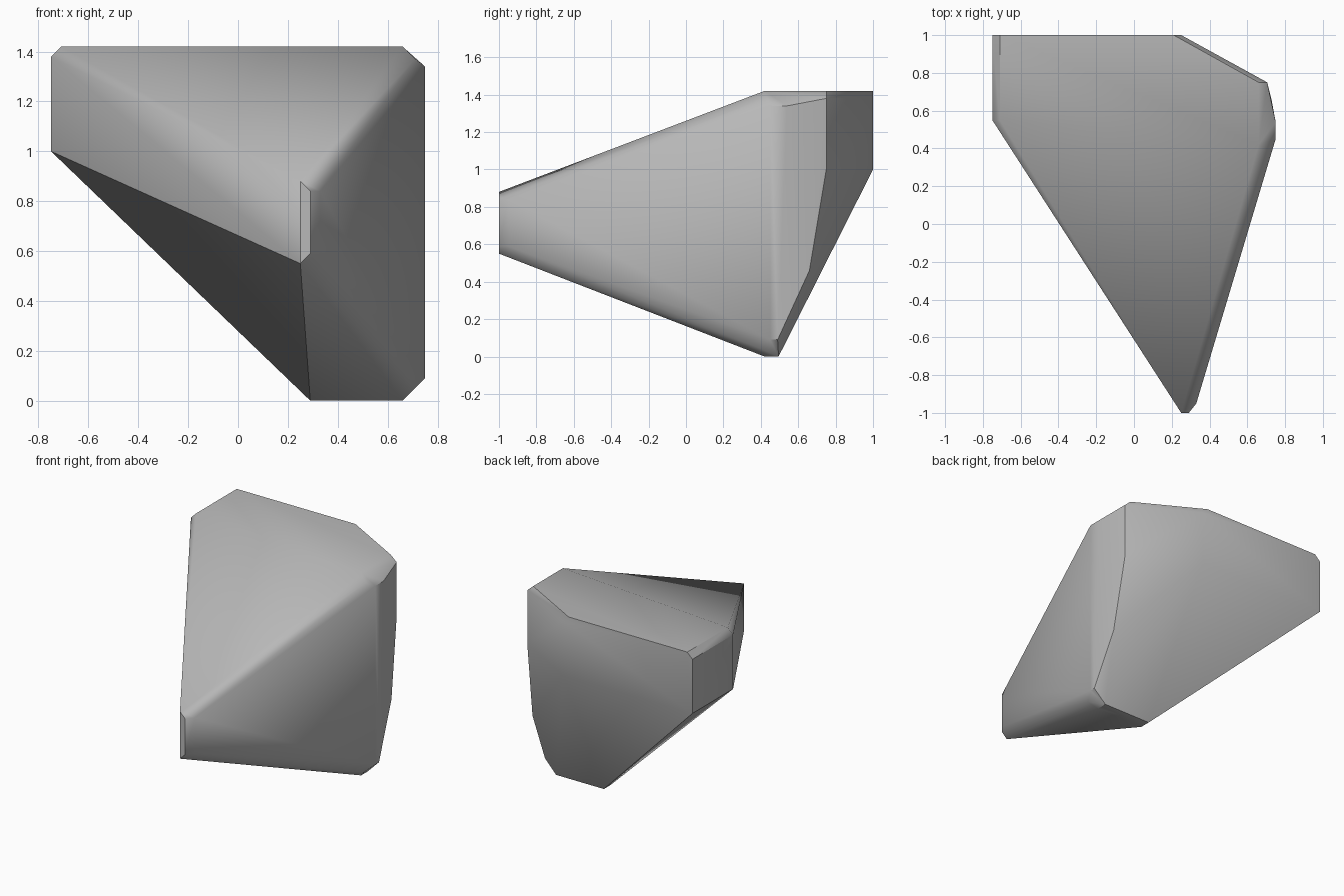
import bpy, bmesh, math

cube = bpy.data.objects.get("Cube")
if cube:
    bpy.data.objects.remove(cube, do_unlink=True)

# Material
stone = bpy.data.materials.new("stone grey")
stone.use_nodes = True
grey = (0.48, 0.48, 0.48, 1)
stone.diffuse_color = grey
stone.node_tree.nodes["Principled BSDF"].inputs["Base Color"].default_value = grey

# Corners of the chipped rock
crown = [(-.71, 1, 1.42), (-.71, .55, 1.42), (.66, .42, 1.42), (.66, .75, 1.42), (.21, 1, 1.42)]
left_side = [(-.75, y, z) for y in (.55, 1) for z in (1, 1.38)]
back_corner = [(.25, 1, 1.38), (.25, 1, 1), (.705, .75, 1.38), (.705, .75, 1), (.728, .66, .46)]
tip = [(.25, -1, .55), (.25, -1, .88)]
tip += [(x, y, z) for x, y in ((.29, -1), (.33, -.95)) for z in (.59, .84)]
right_side = [(.75, .45, 1.34), (.75, .54, 1.34), (.71, .40, 1.37),
              (.75, .45, .09), (.75, .49, .09), (.71, .38, .05)]
foot = [(x, y, 0) for x in (.29, .66) for y in (.42, .495)]

# Skin the corners and merge the flat facets
bm = bmesh.new()
for p in crown + left_side + back_corner + tip + right_side + foot:
    bm.verts.new(p)
hull = bmesh.ops.convex_hull(bm, input=bm.verts[:])
spare = [v for v in bm.verts if not v.link_faces]
bmesh.ops.delete(bm, geom=spare, context='VERTS')
bmesh.ops.dissolve_limit(bm, angle_limit=math.radians(2), verts=bm.verts[:], edges=bm.edges[:])
bmesh.ops.recalc_face_normals(bm, faces=bm.faces[:])
mesh = bpy.data.meshes.new("rock")
bm.to_mesh(mesh)
bm.free()
mesh.materials.append(stone)
rock = bpy.data.objects.new("rock", mesh)
bpy.context.collection.objects.link(rock)

# Soft shading on shallow edges, weighted to the big facets
bpy.ops.object.select_all(action='DESELECT')
rock.select_set(True)
bpy.context.view_layer.objects.active = rock
bpy.ops.object.shade_smooth_by_angle(angle=math.radians(42))
